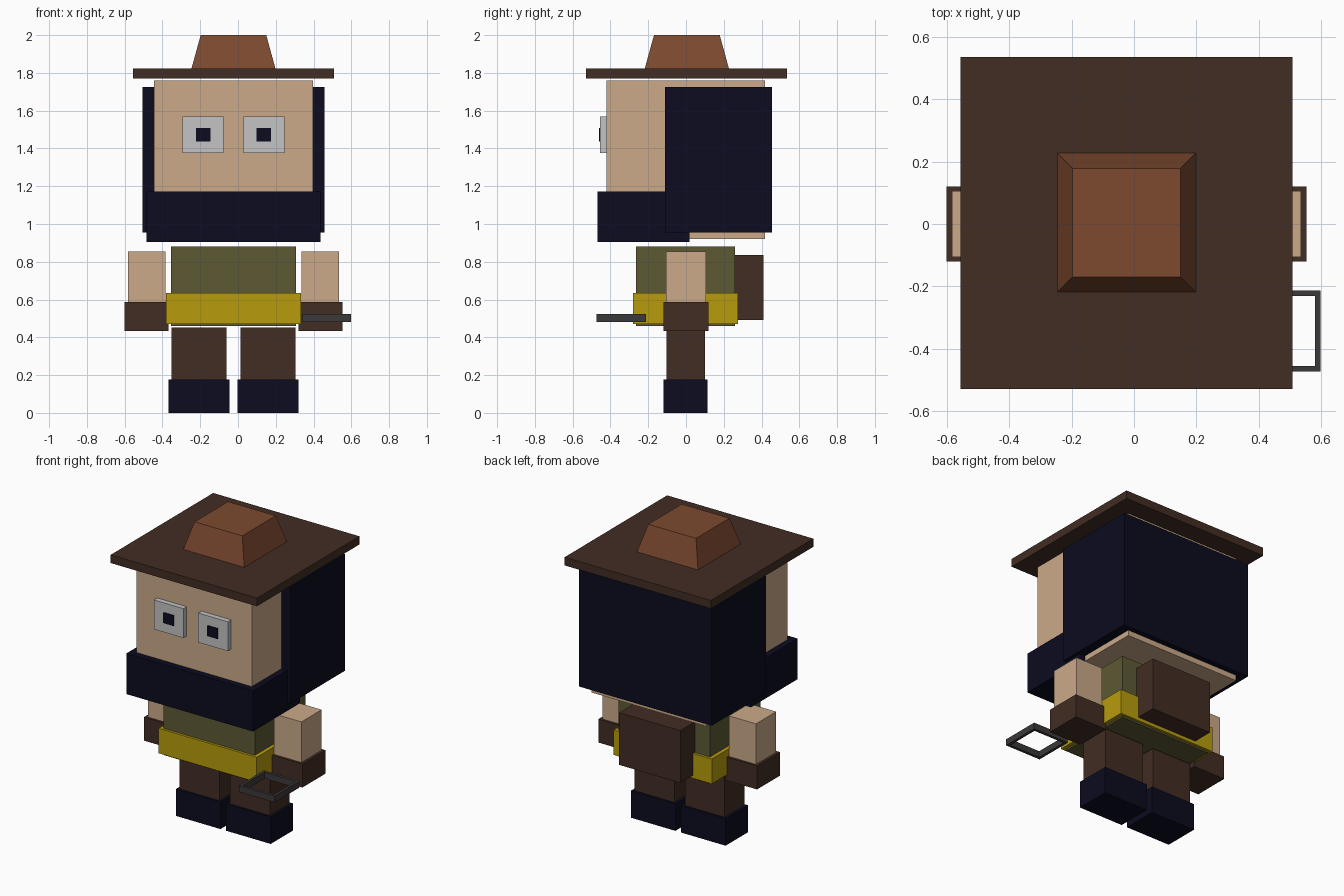
import bpy
import bmesh

old = bpy.data.objects.get("Cube")
if old:
    bpy.data.objects.remove(old, do_unlink=True)

CX = -0.024  # body centre line


def material(name, rgb):
    m = bpy.data.materials.new(name)
    m.use_nodes = True
    m.diffuse_color = (*rgb, 1)
    bsdf = m.node_tree.nodes["Principled BSDF"]
    bsdf.inputs["Base Color"].default_value = (*rgb, 1)
    bsdf.inputs["Roughness"].default_value = 0.9
    return m


skin = material("skin", (0.60, 0.40, 0.25))
navy = material("dark navy", (0.0035, 0.0035, 0.014))
brown = material("dark brown", (0.054, 0.026, 0.017))
rust = material("rust brown", (0.205, 0.068, 0.029))
olive = material("olive", (0.108, 0.10, 0.034))
yellow = material("yellow", (0.48, 0.33, 0.004))
white = material("eye grey", (0.55, 0.55, 0.56))
iron = material("iron", (0.045, 0.04, 0.043))


def finish(name, bm, mat):
    mesh = bpy.data.meshes.new(name)
    bm.to_mesh(mesh)
    bm.free()
    mesh.materials.append(mat)
    obj = bpy.data.objects.new(name, mesh)
    bpy.context.collection.objects.link(obj)
    return obj


def box(name, mat, x, y, z, taper=1.0):
    """Box from (min, max) ranges; taper scales the top face about its centre."""
    bm = bmesh.new()
    bmesh.ops.create_cube(bm, size=1)
    for v in bm.verts:
        k = taper if v.co.z > 0 else 1
        for i, (lo, hi) in enumerate((x, y, z)):
            s = k if i < 2 else 1
            v.co[i] = (lo + hi) / 2 + v.co[i] * s * (hi - lo)
    return finish(name, bm, mat)


def centred(name, mat, half, y, z, taper=1.0):
    return box(name, mat, (CX - half, CX + half), y, z, taper)


def pair(name, mat, offset, half, y, z):
    for side, s in (("left", 1), ("right", -1)):
        c = CX + s * offset
        box(f"{side}_{name}", mat, (c - half, c + half), y, z)


# Hat
centred("hat_brim", brown, 0.532, (-0.529, 0.536), (1.77, 1.824))
centred("hat_crown", rust, 0.222, (-0.218, 0.227), (1.824, 2.0), 0.782)

# Head, hair and beard
centred("head", skin, 0.42, (-0.422, 0.419), (0.92, 1.761))
centred("hair", navy, 0.482, (-0.111, 0.456), (0.956, 1.724))
centred("beard", navy, 0.461, (-0.468, 0.018), (0.904, 1.171))

# Eyes
pair("eye", white, 0.1615, 0.108, (-0.456, -0.41), (1.377, 1.57))
pair("pupil", navy, 0.16, 0.038, (-0.46, -0.453), (1.438, 1.508))

# Torso, belt and backpack
centred("torso", olive, 0.332, (-0.265, 0.26), (0.46, 0.881))
centred("belt", yellow, 0.357, (-0.281, 0.276), (0.471, 0.635))
centred("backpack", brown, 0.222, (0.25, 0.411), (0.493, 0.837))

# Arms and gloves
pair("arm", skin, 0.46, 0.099, (-0.105, 0.105), (0.55, 0.855))
pair("glove", brown, 0.46, 0.117, (-0.12, 0.12), (0.434, 0.588))

# Legs and boots
pair("leg", brown, 0.183, 0.145, (-0.104, 0.1), (0.15, 0.453))
pair("boot", navy, 0.183, 0.162, (-0.118, 0.115), (0, 0.177))

# Square ring held in front of the left glove
bm = bmesh.new()
bmesh.ops.create_grid(bm, x_segments=1, y_segments=1, size=0.13)
bmesh.ops.inset_region(bm, faces=bm.faces[:], thickness=0.025, use_boundary=True)
hole = min(bm.faces, key=lambda f: f.calc_center_median().length)
bmesh.ops.delete(bm, geom=[hole], context="FACES")
ret = bmesh.ops.extrude_face_region(bm, geom=bm.faces[:])
for v in ret["geom"]:
    if isinstance(v, bmesh.types.BMVert):
        v.co.z += 0.042
bmesh.ops.recalc_face_normals(bm, faces=bm.faces[:])
ring = finish("square_ring", bm, iron)
ring.location = (0.468, -0.343, 0.482)
